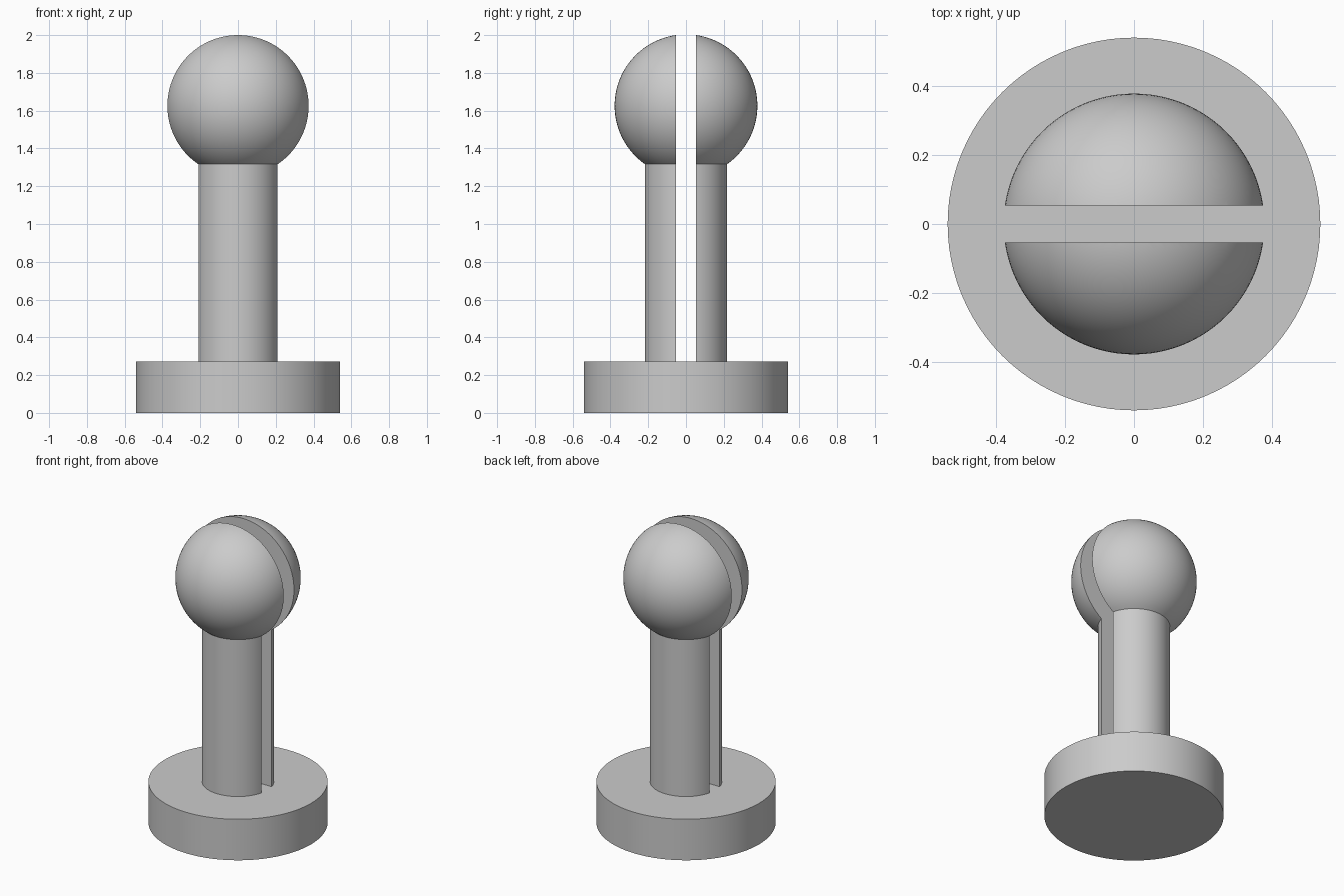
import bpy
import bmesh
from math import asin, cos, pi, radians, sin, sqrt
from mathutils import Vector

BASE_R, BASE_H = 0.54, 0.273
STEM_R, HEAD_R = 0.217, 0.378
GAP = 0.054                                        # half width of the slot
HEAD_Z = 2 - sqrt(HEAD_R ** 2 - GAP ** 2)          # cut edge peaks at full height
SEGMENTS, ARC_STEPS = 96, 40

cube = bpy.data.objects.get("Cube")
if cube:
    bpy.data.objects.remove(cube, do_unlink=True)

grey = bpy.data.materials.new("light grey")
grey.use_nodes = True
grey.diffuse_color = (0.6, 0.6, 0.6, 1)
grey.node_tree.nodes["Principled BSDF"].inputs["Base Color"].default_value = grey.diffuse_color


def lathe(bm, profile):
    """Spin a radius/height profile around the z axis into a closed solid."""
    verts = [bm.verts.new((r, 0, z)) for r, z in profile]
    edges = [bm.edges.new(pair) for pair in zip(verts, verts[1:])]
    bmesh.ops.spin(bm, geom=verts + edges, cent=(0, 0, 0), axis=(0, 0, 1),
                   angle=2 * pi, steps=SEGMENTS, use_merge=True)
    bmesh.ops.remove_doubles(bm, verts=bm.verts, dist=1e-5)
    bmesh.ops.recalc_face_normals(bm, faces=bm.faces)


def finish(bm, name):
    mesh = bpy.data.meshes.new(name)
    bm.to_mesh(mesh)
    bm.free()
    obj = bpy.data.objects.new(name, mesh)
    bpy.context.collection.objects.link(obj)
    mesh.materials.append(grey)
    bpy.ops.object.select_all(action='DESELECT')
    obj.select_set(True)
    bpy.context.view_layer.objects.active = obj
    bpy.ops.object.shade_smooth_by_angle(angle=radians(30))
    return obj


# Round base disc
bm = bmesh.new()
bmesh.ops.create_cone(bm, cap_ends=True, segments=SEGMENTS, radius1=BASE_R,
                      radius2=BASE_R, depth=BASE_H)
bmesh.ops.translate(bm, verts=bm.verts, vec=(0, 0, BASE_H / 2))
finish(bm, "base")

# Stem and ball head as one profile, from the base up to the crown
start = asin(STEM_R / HEAD_R) - pi                 # where the ball meets the stem
profile = [(0, BASE_H), (STEM_R, BASE_H)]
for i in range(ARC_STEPS + 1):
    a = -start * (1 - i / ARC_STEPS)
    profile.append((HEAD_R * sin(a), HEAD_Z + HEAD_R * cos(a)))

# Keep the half behind the slot, close its flat side, open the hidden underside
bm = bmesh.new()
lathe(bm, profile)
cut = bmesh.ops.bisect_plane(bm, geom=bm.verts[:] + bm.edges[:] + bm.faces[:],
                             plane_co=(0, GAP, 0), plane_no=(0, 1, 0), clear_inner=True)
rim = [e for e in cut["geom_cut"] if isinstance(e, bmesh.types.BMEdge)]
bmesh.ops.contextual_create(bm, geom=rim)
bmesh.ops.recalc_face_normals(bm, faces=bm.faces)
under = [f for f in bm.faces if f.calc_center_median().z < BASE_H + 0.001]
bmesh.ops.delete(bm, geom=under, context='FACES')
half = finish(bm, "split_post")

# Matching front half
mirror = half.modifiers.new("Mirror", 'MIRROR')
mirror.use_axis = (False, True, False)
mirror.use_mirror_merge = False
